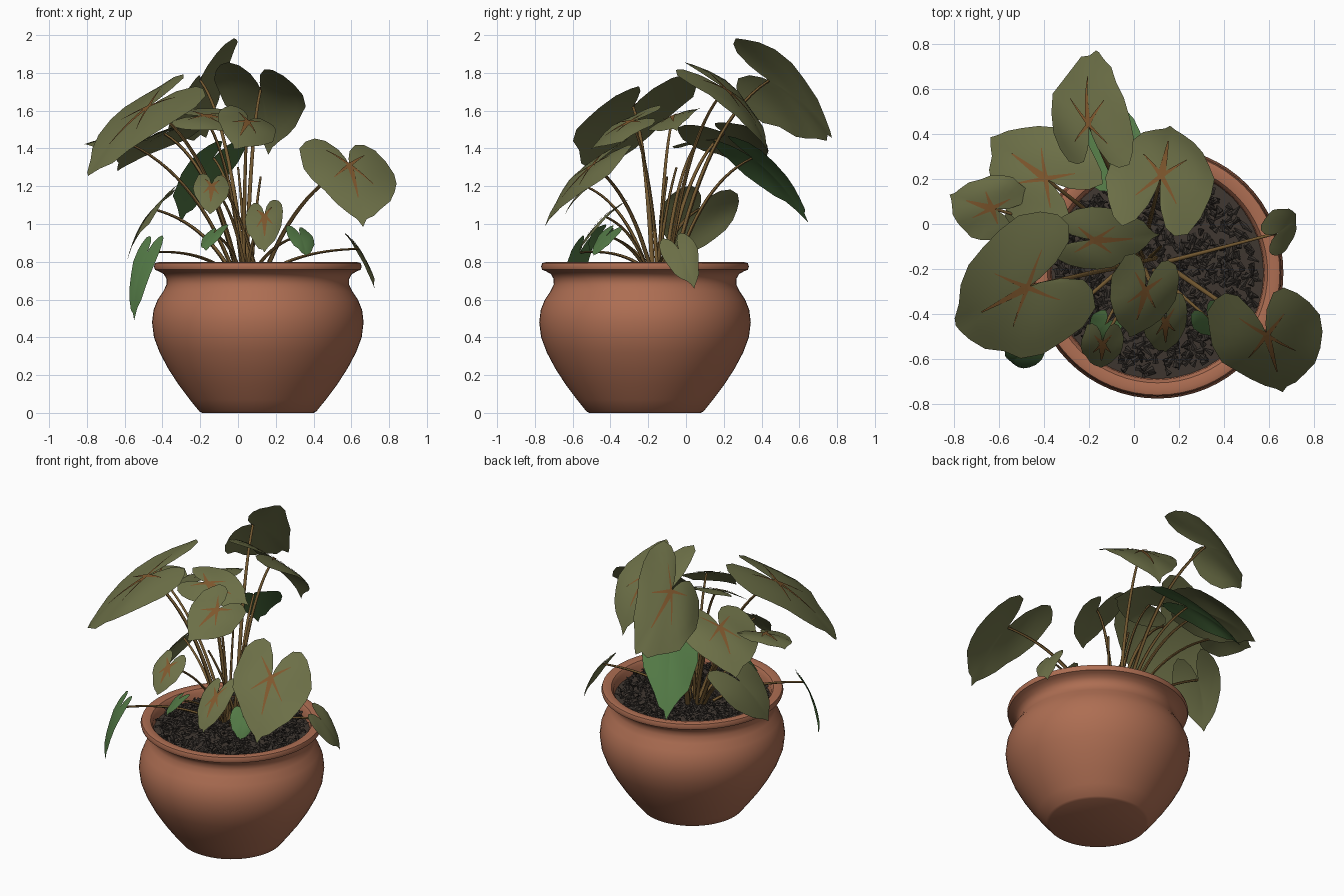
import bpy, bmesh, math, random
from mathutils import Vector

if "Cube" in bpy.data.objects:
    bpy.data.objects.remove(bpy.data.objects["Cube"])

random.seed(4)
CX, CY = 0.105, -0.217          # pot axis


def material(name, rgb):
    m = bpy.data.materials.new(name)
    m.diffuse_color = (*rgb, 1)
    m.use_nodes = True
    m.node_tree.nodes["Principled BSDF"].inputs["Base Color"].default_value = m.diffuse_color
    return m


TERRACOTTA = material("terracotta", (0.42, 0.155, 0.085))
OLIVE = material("olive_leaf", (0.15, 0.16, 0.063))
GREEN = material("green_leaf", (0.085, 0.19, 0.06))
VEIN = material("brown_vein", (0.21, 0.095, 0.026))
STEM = material("stem_brown", (0.17, 0.098, 0.03))
SOIL = material("soil", (0.05, 0.038, 0.03))
CHIP = material("bark_chip", (0.038, 0.031, 0.026))


def make(name, bm, mats, angle=None):
    me = bpy.data.meshes.new(name)
    bm.to_mesh(me)
    bm.free()
    for m in mats:
        me.materials.append(m)
    ob = bpy.data.objects.new(name, me)
    bpy.context.collection.objects.link(ob)
    if angle:
        bpy.ops.object.select_all(action='DESELECT')
        ob.select_set(True)
        bpy.context.view_layer.objects.active = ob
        bpy.ops.object.shade_smooth_by_angle(angle=math.radians(angle))
    return ob


def lathe(name, profile, mat, n=64):
    bm = bmesh.new()
    rings = [[bm.verts.new((CX + r * math.cos(2 * math.pi * i / n),
                            CY + r * math.sin(2 * math.pi * i / n), z)) for i in range(n)]
             for r, z in profile]
    for a, b in zip(rings, rings[1:]):
        for i in range(n):
            j = (i + 1) % n
            bm.faces.new((a[i], a[j], b[j], b[i]))
    bm.faces.new(rings[0][::-1])
    bm.faces.new(rings[-1])
    return make(name, bm, [mat], 40)


# Pot and soil
lathe("pot", [(0.295, 0), (0.31, 0.008), (0.36, 0.07), (0.42, 0.15), (0.475, 0.235), (0.52, 0.32),
              (0.55, 0.40), (0.56, 0.48), (0.552, 0.545), (0.53, 0.60), (0.50, 0.645), (0.483, 0.68),
              (0.484, 0.71), (0.498, 0.735), (0.525, 0.75), (0.545, 0.758), (0.55, 0.775),
              (0.544, 0.793), (0.525, 0.798), (0.49, 0.79), (0.475, 0.77), (0.47, 0.70)], TERRACOTTA)
lathe("soil", [(0.472, 0.725), (0.3, 0.738), (0.05, 0.745)], SOIL, 40)

# Flat bark chips scattered over the soil
bm = bmesh.new()
for _ in range(1000):
    r, a = 0.45 * math.sqrt(random.random()), random.uniform(0, 6.283)
    geo = bmesh.ops.create_cone(bm, cap_ends=True, segments=4, radius1=0.014, radius2=0.003,
                                depth=random.uniform(0.03, 0.055))
    d = Vector((random.uniform(-1, 1), random.uniform(-1, 1), random.uniform(-0.4, 0.4)))
    q = d.to_track_quat('Z', 'Y')
    pos = Vector((CX + r * math.cos(a), CY + r * math.sin(a), 0.744 + random.uniform(-0.006, 0.014)))
    for v in geo['verts']:
        v.co.y *= 0.6
        v.co = q @ v.co + pos
make("bark_chips", bm, [CHIP])

# Half outline of the heart-shaped leaf, from the notch to the tip
HALF = [(0.03, -0.14), (0.12, -0.33), (0.3, -0.5), (0.52, -0.56), (0.74, -0.48), (0.9, -0.3),
        (0.99, -0.08), (0.98, 0.14), (0.88, 0.36), (0.71, 0.56), (0.5, 0.73), (0.28, 0.86),
        (0.1, 0.95), (0, 1.03)]
OUTLINE = HALF + [(-u, v) for u, v in HALF[-2::-1]]


def stem(name, base, end, rise, radius):
    """Arching stalk: quadratic curve swept with a round section."""
    ctrl = Vector((base.x + 0.35 * (end.x - base.x), base.y + 0.35 * (end.y - base.y),
                   base.z + rise * (end.z - base.z)))
    bm = bmesh.new()
    prev, n, k = None, 6, 14
    for i in range(k + 1):
        t = i / k
        p = base * (1 - t) ** 2 + ctrl * 2 * t * (1 - t) + end * t * t
        d = (ctrl - base) * (1 - t) + (end - ctrl) * t
        q = d.to_track_quat('Z', 'Y')
        r = radius * (1.15 - 0.5 * t)
        ring = [bm.verts.new(p + q @ Vector((r * math.cos(6.2832 * j / n), r * math.sin(6.2832 * j / n), 0)))
                for j in range(n)]
        if prev:
            for j in range(n):
                bm.faces.new((prev[j], prev[(j + 1) % n], ring[(j + 1) % n], ring[j]))
        prev = ring
    make(name, bm, [STEM], 60)


def leaf(name, P, T, S, mat=OLIVE, veins=True, base=None, rise=0.8, bulge=0.2, lobe=1.0):
    """P = stalk joint, T = tip, S = half-width vector, lobe = length of the back lobes."""
    P, T, S = Vector(P), Vector(T), Vector(S)
    t = T - P
    n = S.cross(t).normalized()
    if n.z < 0:
        n = -n
    L, W = t.length, S.length
    ph = random.uniform(0, 6.28)

    def surf(u, v, lift=0):
        v = v if v > 0 else v * lobe
        h = bulge * L * (v - v * v) - 0.16 * W * u * u + 0.05 * W * abs(u)
        h += 0.05 * W * abs(u) * math.sin(5 * v + 3 * u + ph)
        return P + t * v + S * u + n * (h + lift)

    bm = bmesh.new()
    centre = bm.verts.new(surf(0, 0))
    prev = None
    for k in range(1, 7):
        s = k / 6
        ring = []
        for u, v in OUTLINE:
            j = 1 + (random.uniform(-0.04, 0.04) if k == 6 else 0)   # ragged edge
            ring.append(bm.verts.new(surf(u * s * j, v * s * j)))
        for i in range(len(ring) - 1):
            if prev:
                bm.faces.new((prev[i], ring[i], ring[i + 1], prev[i + 1]))
            else:
                bm.faces.new((centre, ring[i], ring[i + 1]))
        prev = ring
    # Painted veins: thin tapered strips lying just above the blade
    if veins:
        for eu, ev, w in [(0, 0.6, 0.045), (0.42, 0.3, 0.028), (-0.42, 0.3, 0.028),
                          (0.4, -0.26, 0.03), (-0.4, -0.26, 0.03)]:
            d = Vector((eu * W, ev * L)).normalized()
            pair = None
            for i in range(6):
                s = i / 5
                ww = w * (1 - 0.85 * s) * 0.4
                a = bm.verts.new(surf(eu * s - d.y * ww / W, ev * s + d.x * ww / L, 0.005))
                b = bm.verts.new(surf(eu * s + d.y * ww / W, ev * s - d.x * ww / L, 0.005))
                if pair:
                    f = bm.faces.new((pair[0], pair[1], b, a))
                    f.material_index = 1
                pair = (a, b)
    for f in bm.faces:
        f.normal_update()
        if f.normal.dot(n) < 0:
            f.normal_flip()
    make(name + "_leaf", bm, [mat, VEIN], 60)
    if base is None:
        base = (0.05 + 0.12 * (P.x - 0.05) + random.uniform(-0.03, 0.03),
                -0.15 + 0.12 * (P.y + 0.15) + random.uniform(-0.03, 0.03))
    stem(name + "_stem", Vector((*base, 0.73)), P - n * 0.004, rise, 0.008 + 0.012 * min(W, 0.35))


# Tall upper leaves
leaf("top_back", (-0.2, 0.44, 1.76), (-0.17, 0.77, 1.46), (0.18, -0.01, 0.215), bulge=0.3, lobe=0.75)
leaf("upper_right", (0.12, 0.21, 1.71), (0.16, 0.43, 1.39), (0.23, -0.04, -0.04), bulge=0.32, lobe=1.15)
leaf("back_left", (-0.39, 0.2, 1.48), (-0.63, 0.38, 1.29), (0.14, 0.19, 0.02))
leaf("far_left", (-0.63, 0.07, 1.45), (-0.82, 0.13, 1.42), (0.07, 0.14, 0.03))
leaf("large_left", (-0.47, -0.28, 1.62), (-0.79, -0.45, 1.26), (-0.1, 0.28, 0.06))
leaf("middle", (-0.18, -0.07, 1.57), (0.1, -0.05, 1.5), (0.02, 0.14, 0.06))
leaf("upper_front", (0.05, -0.29, 1.54), (-0.02, -0.5, 1.4), (0.15, -0.03, -0.07))
leaf("back_green", (-0.13, 0.35, 1.35), (-0.3, 0.64, 1.02), (0.15, 0.08, 0.03), GREEN, False, lobe=0.8)

# Right-hand leaves
leaf("large_right", (0.59, -0.49, 1.31), (0.66, -0.74, 1.0), (0.25, 0.03, -0.04),
     base=(0.14, -0.18), rise=0.75)
leaf("low_right", (0.64, -0.04, 0.87), (0.72, 0.04, 0.67), (-0.03, 0.09, 0.03), veins=False,
     base=(0.14, -0.17), rise=0.95, lobe=0.7)

# Lower leaves
leaf("low_left", (-0.45, 0.07, 1.08), (-0.58, -0.03, 0.83), (-0.02, 0.2, -0.02), veins=False)
leaf("hanging_green", (-0.48, -0.56, 0.85), (-0.55, -0.61, 0.5), (0.06, -0.055, 0.0), GREEN, False,
     rise=1.2, bulge=0.3, lobe=0.5)
leaf("front", (0.14, -0.43, 1.04), (0.14, -0.57, 0.85), (0.1, 0.02, 0.02))
leaf("front_left", (-0.14, -0.53, 1.2), (-0.15, -0.64, 1.05), (0.095, 0, -0.01))
leaf("small_green_left", (-0.13, -0.45, 0.95), (-0.17, -0.51, 0.86), (0.06, -0.04, 0.02), GREEN, False)
leaf("small_green_right", (0.33, -0.42, 0.94), (0.36, -0.49, 0.83), (0.07, 0.04, -0.01), GREEN, False)

# A few bare young shoots among the stems
for i, (x, y, z) in enumerate([(0.0, -0.05, 1.3), (0.12, -0.1, 1.25), (-0.08, -0.2, 1.2)]):
    stem("shoot_%d" % (i + 1), Vector((0.04 + 0.03 * i, -0.15, 0.73)), Vector((x, y, z)), 0.6, 0.009)
